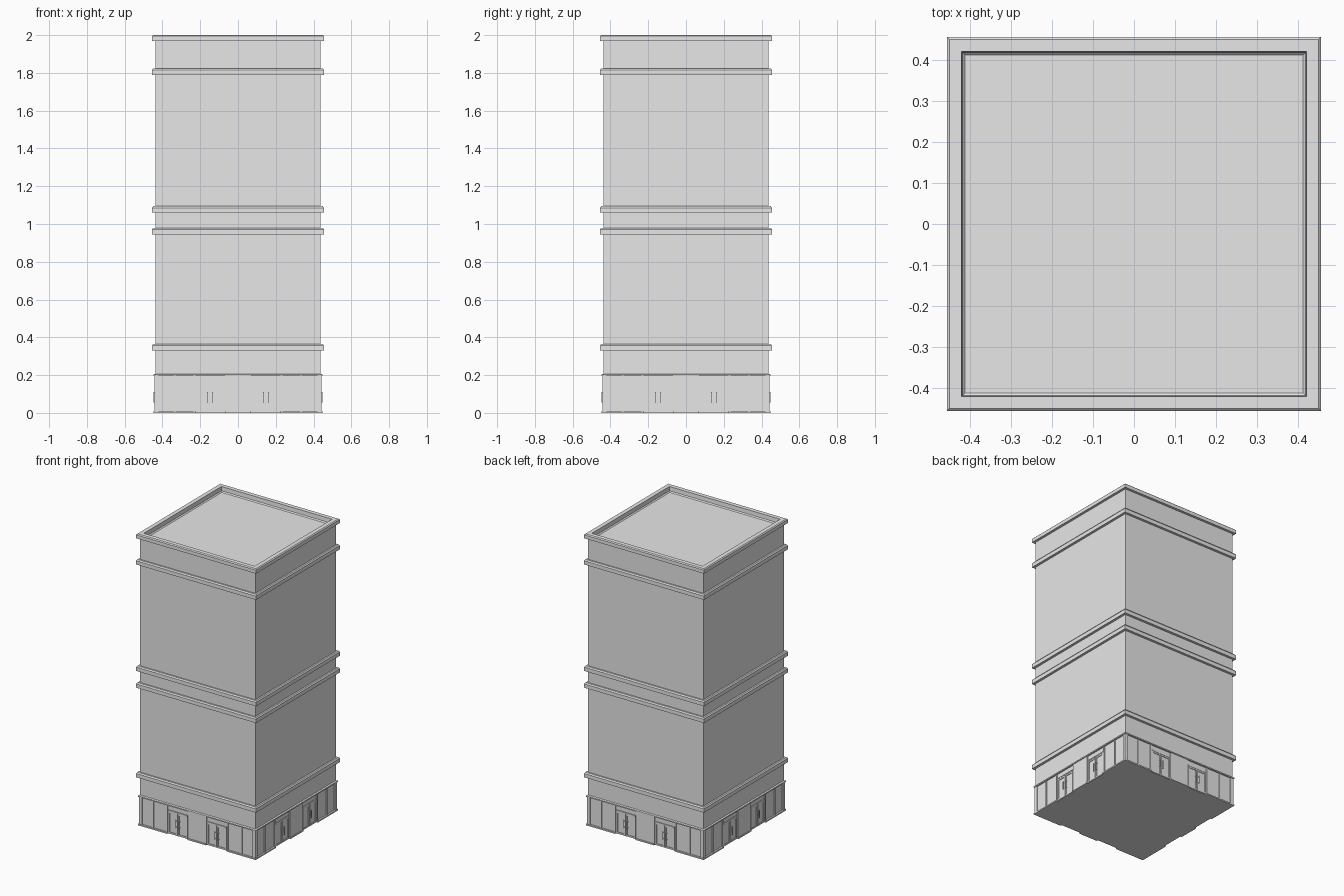
import bpy
import bmesh
from mathutils import Matrix, Vector
from math import pi

cube = bpy.data.objects.get("Cube")
if cube:
    bpy.data.objects.remove(cube, do_unlink=True)

mat = bpy.data.materials.new("pale grey")
mat.use_nodes = True
GREY = (0.8, 0.8, 0.8, 1)
mat.diffuse_color = GREY
mat.node_tree.nodes["Principled BSDF"].inputs["Base Color"].default_value = GREY


def finish(name, bm):
    bmesh.ops.recalc_face_normals(bm, faces=bm.faces)
    mesh = bpy.data.meshes.new(name)
    bm.to_mesh(mesh)
    bm.free()
    mesh.materials.append(mat)
    obj = bpy.data.objects.new(name, mesh)
    bpy.context.collection.objects.link(obj)
    return obj


def square_loft(name, profile):
    """Stack square rings of (half width, height) and cap both ends."""
    bm = bmesh.new()
    rings = [[bm.verts.new((sx * h, sy * h, z))
              for sx, sy in ((-1, -1), (1, -1), (1, 1), (-1, 1))]
             for h, z in profile]
    for a, b in zip(rings, rings[1:]):
        for i in range(4):
            j = (i + 1) % 4
            bm.faces.new((a[i], a[j], b[j], b[i]))
    bm.faces.new(rings[0][::-1])
    bm.faces.new(rings[-1])
    return finish(name, bm)


def four_sided(name, boxes):
    """Repeat front-side boxes (x0, x1, z0, z1, outer, inner) on all sides."""
    bm = bmesh.new()
    for side in range(4):
        turn = Matrix.Rotation(side * pi / 2, 4, "Z")
        for x0, x1, z0, z1, outer, inner in boxes:
            size = Matrix.Diagonal((x1 - x0, outer - inner, z1 - z0, 1))
            mid = Vector(((x0 + x1) / 2, -(outer + inner) / 2, (z0 + z1) / 2))
            bmesh.ops.create_cube(bm, size=1,
                                  matrix=turn @ Matrix.Translation(mid) @ size)
    return finish(name, bm)


# Tower shaft with its band courses, parapet and sunken roof
WALL, LEDGE = 0.438, 0.455
shaft = [(WALL, 0.2)]
for z in (0.33, 0.945, 1.06, 1.79):
    shaft += [(WALL, z), (LEDGE, z), (LEDGE, z + 0.026),
              (LEDGE - 0.006, z + 0.034), (WALL, z + 0.034)]
shaft += [(WALL, 1.97), (LEDGE, 1.97), (LEDGE, 1.994), (LEDGE - 0.006, 2.0),
          (0.42, 2.0), (0.418, 1.972), (0.411, 1.965)]
square_loft("tower_shaft", shaft)

# Shop glazing, base plinth and top trim
square_loft("shop_glazing", [(0.436, 0.0), (0.436, 0.2)])
square_loft("shop_top_trim", [(0.447, 0.195), (0.447, 0.203), (WALL, 0.207)])

DOOR, DOOR_HALF, DOOR_TOP = 0.148, 0.072, 0.155
sills = [(-0.447, -0.226, 0, 0.009, 0.447, 0.42),
         (-0.07, 0.07, 0, 0.009, 0.447, 0.42),
         (0.226, 0.447, 0, 0.009, 0.447, 0.42)]
four_sided("window_sills", sills)

# Upright frames, including a solid centre pier
uprights = [(-0.07, 0.07, 0.009, 0.195, 0.442, 0.42)]
for s in (-1, 1):
    for x, w in ((0.436, 0.007), (0.335, 0.004), (0.23, 0.005)):
        uprights.append((s * x - w, s * x + w, 0.009, 0.195, 0.442, 0.42))
four_sided("window_frames", uprights)

# Paired doors with a transom bar, leaf frames and handles
frames, handles = [], []
for s in (-1, 1):
    c = s * DOOR
    frames.append((c - DOOR_HALF, c + DOOR_HALF, DOOR_TOP, DOOR_TOP + 0.008, 0.442, 0.42))
    for t in (-1, 1):
        near, far = sorted((c + t * 0.002, c + t * DOOR_HALF))
        for x in (near, far - 0.008):
            frames.append((x, x + 0.008, 0.003, DOOR_TOP, 0.44, 0.42))
        for z in (0.003, DOOR_TOP - 0.01):
            frames.append((near, far, z, z + 0.01, 0.44, 0.42))
        h = c + t * 0.013
        handles.append((h - 0.002, h + 0.002, 0.055, 0.11, 0.447, 0.443))
        for z in (0.06, 0.102):
            handles.append((h - 0.002, h + 0.002, z, z + 0.003, 0.444, 0.43))
four_sided("door_frames", frames)
four_sided("door_handles", handles)
